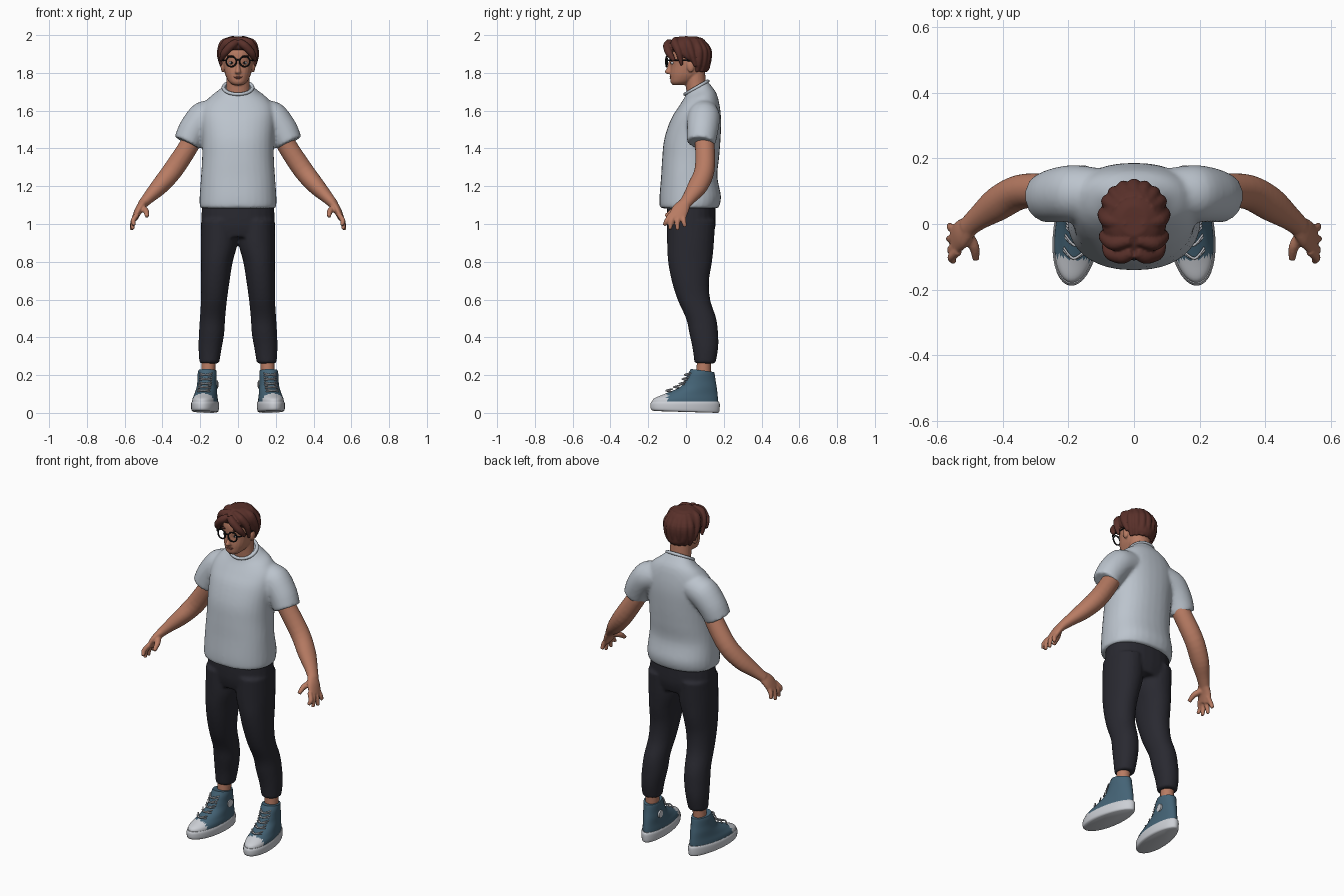
import bpy, bmesh, math
from math import sin, cos, pi
from mathutils import Vector, Matrix

if "Cube" in bpy.data.objects:
    bpy.data.objects.remove(bpy.data.objects["Cube"])


def material(name, *rgb):
    m = bpy.data.materials.new(name)
    m.use_nodes = True
    m.diffuse_color = (*rgb, 1)
    m.node_tree.nodes["Principled BSDF"].inputs["Base Color"].default_value = (*rgb, 1)
    return m


SKIN = material("skin", .48, .2, .125)
HAIR = material("brown hair", .1, .03, .023)
SHIRT = material("pale grey cotton", .5, .55, .61)
PANTS = material("charcoal cloth", .022, .022, .03)
CANVAS = material("blue canvas", .058, .125, .18)
WHITE = material("white rubber", .6, .62, .66)
BLACK = material("black plastic", .008, .008, .009)
LIP = material("lip", .32, .11, .08)


def level(z, front, back, rx, cx=0, tilt=0):
    """Horizontal ring from its front and back y and half width."""
    return (Vector((cx, (front + back) / 2, z)), Vector((rx, 0, 0)),
            Vector((0, (back - front) / 2, tilt)))


def along(path, ref=(0, 1, 0)):
    """Rings square to a path of (x, y, z, radius, radius towards ref)."""
    pts = [Vector(p[:3]) for p in path]
    rings = []
    for i, p in enumerate(path):
        t = (pts[min(i + 1, len(pts) - 1)] - pts[max(i - 1, 0)]).normalized()
        r = Vector(ref)
        v = (r - t * r.dot(t)).normalized()
        rings.append((pts[i], v.cross(t) * p[3], v * p[-1]))
    return rings


def loft(bm, rings, side=1, steps=4, n=24, power=1, egg=0, mat=0):
    """Smoothly skin a run of rings and close both ends."""
    def blend(a, b, c, d, t):
        return b + .5 * t * (c - a + t * (2 * a - 5 * b + 4 * c - d + t * (3 * (b - c) + d - a)))

    def soft(v):
        return math.copysign(abs(v) ** power, v)
    last, loops = len(rings) - 1, []
    for k in range(last * steps + 1):
        i, t = min(k // steps, last - 1), k / steps - min(k // steps, last - 1)
        four = [rings[min(max(j, 0), last)] for j in range(i - 1, i + 3)]
        c, u, v = [blend(*[q[e] for q in four], t) for e in range(3)]
        loop = []
        for j in range(n):
            a = 2 * pi * j / n
            p = c + u * soft(cos(a)) * (1 - egg * sin(a)) + v * soft(sin(a))
            loop.append(bm.verts.new((p.x * side, p.y, p.z)))
        loops.append(loop)
    faces = [bm.faces.new(loops[0]), bm.faces.new(loops[-1])]
    for a, b in zip(loops, loops[1:]):
        faces += [bm.faces.new((a[j], a[(j + 1) % n], b[(j + 1) % n], b[j])) for j in range(n)]
    for f in faces:
        f.material_index = mat
    bmesh.ops.recalc_face_normals(bm, faces=faces)


def ball(bm, centre, radii, mat=0):
    m = Matrix.Translation(centre) @ Matrix.Diagonal((*radii, 1))
    bmesh.ops.create_uvsphere(bm, u_segments=20, v_segments=12, radius=1, matrix=m)


def finish(name, bm, mats, voxel=0, smooth=3, matrix=Matrix()):
    """Turn the mesh into an object, optionally fusing its pieces."""
    bm.transform(matrix)
    me = bpy.data.meshes.new(name)
    bm.to_mesh(me)
    bm.free()
    ob = bpy.data.objects.new(name, me)
    bpy.context.collection.objects.link(ob)
    for m in mats:
        me.materials.append(m)
    bpy.ops.object.select_all(action='DESELECT')
    ob.select_set(True)
    bpy.context.view_layer.objects.active = ob
    if voxel:
        r = ob.modifiers.new("fuse", 'REMESH')
        r.mode, r.voxel_size, r.use_smooth_shade = 'VOXEL', voxel, True
        s = ob.modifiers.new("soften", 'SMOOTH')
        s.factor, s.iterations = .5, smooth
    else:
        bpy.ops.object.shade_smooth_by_angle(angle=math.radians(50))
    return ob


SIDES = ((1, "left"), (-1, "right"))

# T-shirt: torso with fused sleeves
bm = bmesh.new()
loft(bm, [level(1.083, -.135, .168, .198), level(1.1, -.14, .178, .203), level(1.15, -.14, .185, .203),
          level(1.25, -.132, .166, .196), level(1.35, -.126, .175, .19), level(1.45, -.115, .183, .19),
          level(1.55, -.082, .186, .195), level(1.62, -.045, .178, .187, tilt=.008),
          level(1.67, -.02, .162, .15, tilt=.02), level(1.7, -.008, .135, .105, tilt=.03),
          level(1.725, 0, .112, .076, tilt=.034)], n=32, power=.88)
for s, _ in SIDES:
    loft(bm, along([(.1, .095, 1.59, .075), (.18, .094, 1.565, .085, .086), (.235, .088, 1.5, .08, .083),
                    (.27, .08, 1.43, .073, .076)]), s)
finish("t_shirt", bm, [SHIRT], .01, 4)
bpy.ops.mesh.primitive_torus_add(major_radius=.07, minor_radius=.009, major_segments=40, minor_segments=8,
                                 location=(0, .055, 1.722), rotation=(.52, 0, 0))
collar = bpy.context.object
collar.name, collar.scale = "collar_band", (1.1, 1, 1)
collar.data.materials.append(SHIRT)
bpy.ops.object.shade_smooth()

# Trousers: hips fused with two tapered legs
bm = bmesh.new()
loft(bm, [level(1.13, -.1, .155, .188), level(1.0, -.1, .157, .195), level(.93, -.085, .14, .18)], power=.9)
for s, _ in SIDES:
    loft(bm, [level(1.02, -.1, .155, .095, .1), level(.9, -.1, .148, .097, .1), level(.8, -.095, .138, .084, .112),
              level(.7, -.076, .122, .076, .12), level(.6, -.045, .128, .069, .127), level(.5, 0, .16, .067, .135),
              level(.42, .018, .17, .067, .14), level(.34, .035, .17, .061, .148),
              level(.262, .045, .156, .052, .152)], s, power=.95)
finish("trousers", bm, [PANTS], .009, 3)

# Arms with hands
fingers = [(-.082, -.115, .998, .548), (-.06, -.085, .976, .558), (-.036, -.045, .972, .564), (-.012, -.004, .99, .562)]
for s, word in SIDES:
    bm = bmesh.new()
    loft(bm, along([(.22, .09, 1.49, .05), (.262, .1, 1.41, .052), (.345, .098, 1.285, .053), (.415, .062, 1.2, .046, .053),
                    (.475, .018, 1.138, .032, .038), (.51, -.012, 1.1, .024, .032)]), s)
    loft(bm, along([(.5, -.005, 1.11, .024, .033), (.525, -.03, 1.075, .021, .045),
                    (.546, -.05, 1.03, .016, .046)]), s)
    for y0, y1, z1, x1 in fingers:
        loft(bm, along([(.535, y0, 1.05, .014), (.556, (y0 + y1) / 2 - .004, 1.015, .0135),
                        (x1, y1, z1 - .005, .01)]), s, n=12)
    loft(bm, along([(.51, -.03, 1.085, .019), (.487, -.07, 1.068, .016), (.482, -.108, 1.04, .011)], (1, 0, 0)), s, n=12)
    finish(word + "_arm", bm, [SKIN], .0055, 3)

# Ankles and high-top shoes
for s, word in SIDES:
    bm = bmesh.new()
    loft(bm, [level(.15, .05, .13, .036, .16), level(.3, .06, .135, .038, .154)], s)
    finish(word + "_ankle", bm, [SKIN])

    place = Matrix.Translation((s * .172, 0, 0)) @ Matrix.Rotation(s * .12, 4, 'Z')
    bm = bmesh.new()
    loft(bm, [level(.05, -.18, .17, .066), level(.075, -.172, .17, .064), level(.1, -.115, .168, .058),
              level(.135, -.035, .164, .053), level(.17, -.008, .158, .05), level(.205, .01, .153, .05),
              level(.224, .026, .15, .047, tilt=-.008)], s, steps=6, n=40, egg=.1)
    for f in bm.faces:
        f.material_index = int(f.calc_center_median().y < -.105)
    # crossed laces climbing the tongue
    for z, y in ((.106, -.1), (.125, -.06), (.143, -.03), (.167, -.014), (.19, -.002)):
        for d in (1, -1):
            loft(bm, along([(-.034 * d, y + .016, z + .008, .0035), (0, y - .006, z + .012, .004),
                            (.034 * d, y + .024, z + .02, .0035)], (0, 0, 1)), s, n=8, mat=1)
    # round patch on the inner ankle
    loft(bm, along([(-.046, .09, .15, .022), (-.055, .09, .15, .022)]), s, steps=1, mat=1)
    finish(word + "_shoe", bm, [CANVAS, WHITE], matrix=place)

    bm = bmesh.new()
    loft(bm, [level(.005, -.17, .17, .06, tilt=-.005), level(.014, -.187, .178, .069, tilt=-.005),
              level(.047, -.189, .18, .071), level(.06, -.183, .174, .067)], s, n=40, egg=.1)
    finish(word + "_sole", bm, [WHITE], matrix=place)

# Head, neck, nose and ears
bm = bmesh.new()
loft(bm, [level(1.64, .01, .12, .07), level(1.72, 0, .108, .062), level(1.82, -.01, .1, .06)])
loft(bm, [level(1.735, -.07, 0, .026), level(1.75, -.081, .03, .046), level(1.775, -.084, .07, .061),
          level(1.8, -.085, .095, .07), level(1.84, -.082, .11, .077), level(1.88, -.088, .115, .079),
          level(1.92, -.084, .113, .079), level(1.96, -.06, .095, .065), level(1.985, -.03, .06, .035)], power=.9)
loft(bm, [level(1.865, -.092, -.06, .008), level(1.83, -.1, -.06, .011), level(1.805, -.113, -.06, .016),
          level(1.795, -.1, -.06, .014)], n=14)
for s, _ in SIDES:
    ball(bm, (s * .08, .025, 1.835), (.012, .02, .032))
finish("head", bm, [SKIN], .0045, 2)

bm = bmesh.new()
ball(bm, (0, -.081, 1.779), (.024, .0055, .004))
ball(bm, (0, -.081, 1.772), (.019, .006, .004))
finish("lips", bm, [LIP])

# Eyes, brows and glasses
for s, word in SIDES:
    for part, mat, x, y, z, radii in (("eye", WHITE, .034, -.071, 1.853, (.014, .01, .008)),
                                      ("iris", BLACK, .034, -.079, 1.853, (.0065, .004, .0065)),
                                      ("brow", HAIR, .037, -.08, 1.888, (.022, .007, .005))):
        bm = bmesh.new()
        ball(bm, (s * x, y, z), radii)
        finish(word + "_" + part, bm, [mat])
    bpy.ops.mesh.primitive_torus_add(major_radius=.027, minor_radius=.0042, major_segments=32, minor_segments=8,
                                     location=(s * .036, -.103, 1.86), rotation=(pi / 2, 0, s * .12))
    rim = bpy.context.object
    rim.name = word + "_glasses_rim"
    rim.data.materials.append(BLACK)
    bpy.ops.object.shade_smooth()
bm = bmesh.new()
loft(bm, along([(-.011, -.104, 1.866, .004), (0, -.107, 1.869, .004), (.011, -.104, 1.866, .004)]), n=8)
for s, _ in SIDES:
    loft(bm, along([(.061, -.1, 1.868, .004), (.08, -.08, 1.868, .004), (.086, .03, 1.865, .004)], (0, 0, 1)), s, n=8)
finish("glasses_bridge_and_temples", bm, [BLACK])

# Hair: cap with parted fringe, side locks and nape tufts
bm = bmesh.new()
loft(bm, [level(1.86, -.066, .112, .086, tilt=-.055), level(1.875, -.088, .126, .096, tilt=-.05),
          level(1.9, -.096, .129, .1, tilt=-.035), level(1.94, -.095, .123, .096, tilt=-.015),
          level(1.975, -.072, .098, .075), level(1.993, -.035, .055, .04)], n=32)
for s, _ in SIDES:
    loft(bm, along([(.004, -.085, 1.965, .018), (.035, -.1, 1.945, .022), (.072, -.09, 1.905, .02),
                    (.09, -.062, 1.865, .01)], (0, 0, 1)), s, n=12)
    loft(bm, along([(.01, -.05, 1.978, .016), (.06, -.06, 1.96, .022), (.09, -.04, 1.91, .018),
                    (.09, -.022, 1.84, .008)]), s, n=12)
    loft(bm, along([(.02, .0, 1.982, .016), (.075, .01, 1.955, .024), (.094, .03, 1.9, .018),
                    (.088, .05, 1.835, .009)]), s, n=12)
for i in range(-3, 4):
    a = i * .36
    x, y = sin(a), cos(a)
    loft(bm, along([(x * .05, .02 + y * .05, 1.975, .02), (x * .088, .025 + y * .09, 1.92, .021),
                    (x * .088, .025 + y * .09, 1.86, .019), (x * .075, .02 + y * .082, 1.805, .01)], (y, -x, 0)), n=12)
finish("hair", bm, [HAIR], .005, 2)
